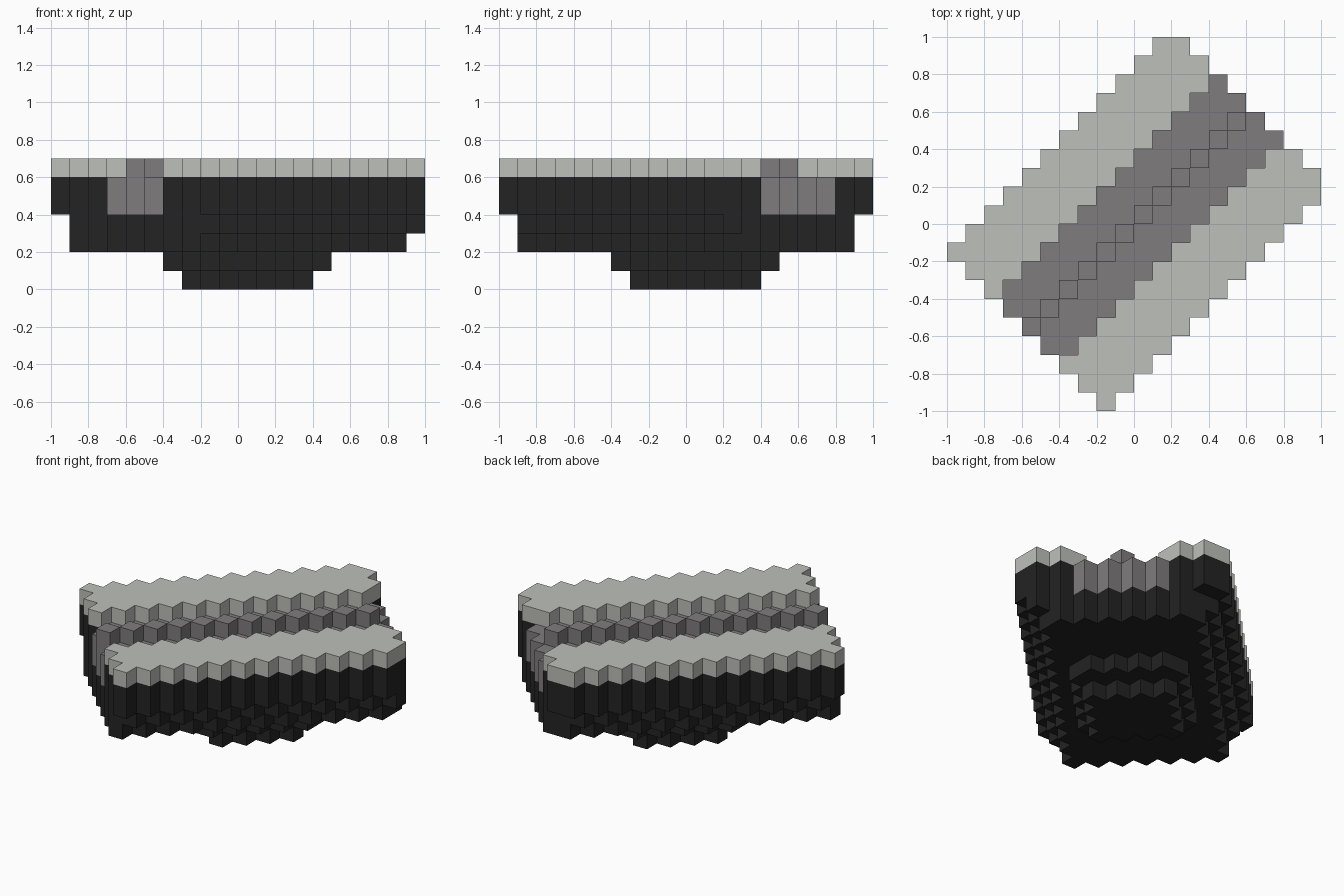
import bpy, bmesh
from mathutils import Vector

cube = bpy.data.objects.get("Cube")
if cube:
    bpy.data.objects.remove(cube, do_unlink=True)

CELL = 0.1
HALF = 10


def make_material(name, rgb):
    mat = bpy.data.materials.new(name)
    mat.use_nodes = True
    mat.diffuse_color = (*rgb, 1)
    mat.node_tree.nodes["Principled BSDF"].inputs["Base Color"].default_value = (*rgb, 1)
    return mat


BLACK = make_material("black", (0.017, 0.017, 0.017))
GREY = make_material("dark grey", (0.212, 0.202, 0.205))
LIGHT = make_material("light grey", (0.515, 0.527, 0.491))

PARTS = {
    "keel": BLACK,
    "hull": BLACK,
    "channel": GREY,
    "ridge": GREY,
    "left_deck": LIGHT,
    "right_deck": LIGHT,
}


def part_at(i, j, k):
    """Part that fills a block: across and along run on the diagonals."""
    across, along = i - j, i + j
    side = abs(across)
    if side > 8 or not -12 <= along <= 11:
        return None
    if k == 0:
        return "keel" if side <= 3 and abs(along) <= 3 else None
    if k == 1:
        return "keel" if side <= 4 and abs(along) <= 5 else None
    if k == 6:
        if across == 0:
            return "ridge"
        if side <= 3:
            return None
        return "left_deck" if across > 0 else "right_deck"
    if side <= 3 and k >= 4:
        return "channel"
    # Stepped underside along the long edges, with one notched corner
    lowest = max(2, side - 4)
    if across == -7 and along == 11:
        lowest = 4
    return "hull" if k >= lowest else None


blocks = {}
for i in range(-HALF, HALF):
    for j in range(-HALF, HALF):
        for k in range(7):
            part = part_at(i, j, k)
            if part:
                blocks[i, j, k] = part


def add_face(bm, block, axis, sign):
    """Add one square side of a block, wound outwards."""
    centre = Vector(block) + Vector((0.5, 0.5, 0.5))
    n, u, v = Vector(), Vector(), Vector()
    n[axis], u[(axis + 1) % 3], v[(axis + 2) % 3] = sign / 2, 0.5, sign / 2
    corners = (-u - v, u - v, u + v, v - u)
    bm.faces.new([bm.verts.new((centre + n + c) * CELL) for c in corners])


# Build each part from the exposed sides of its blocks
for name, mat in PARTS.items():
    bm = bmesh.new()
    for block, part in blocks.items():
        if part != name:
            continue
        for axis in range(3):
            for sign in (-1, 1):
                neighbour = list(block)
                neighbour[axis] += sign
                if tuple(neighbour) not in blocks:
                    add_face(bm, block, axis, sign)
    bmesh.ops.remove_doubles(bm, verts=bm.verts, dist=CELL / 100)
    # Merge coplanar squares
    bmesh.ops.dissolve_limit(bm, angle_limit=0.01, verts=bm.verts, edges=bm.edges)
    mesh = bpy.data.meshes.new(name)
    bm.to_mesh(mesh)
    bm.free()
    mesh.materials.append(mat)
    bpy.context.collection.objects.link(bpy.data.objects.new(name, mesh))
